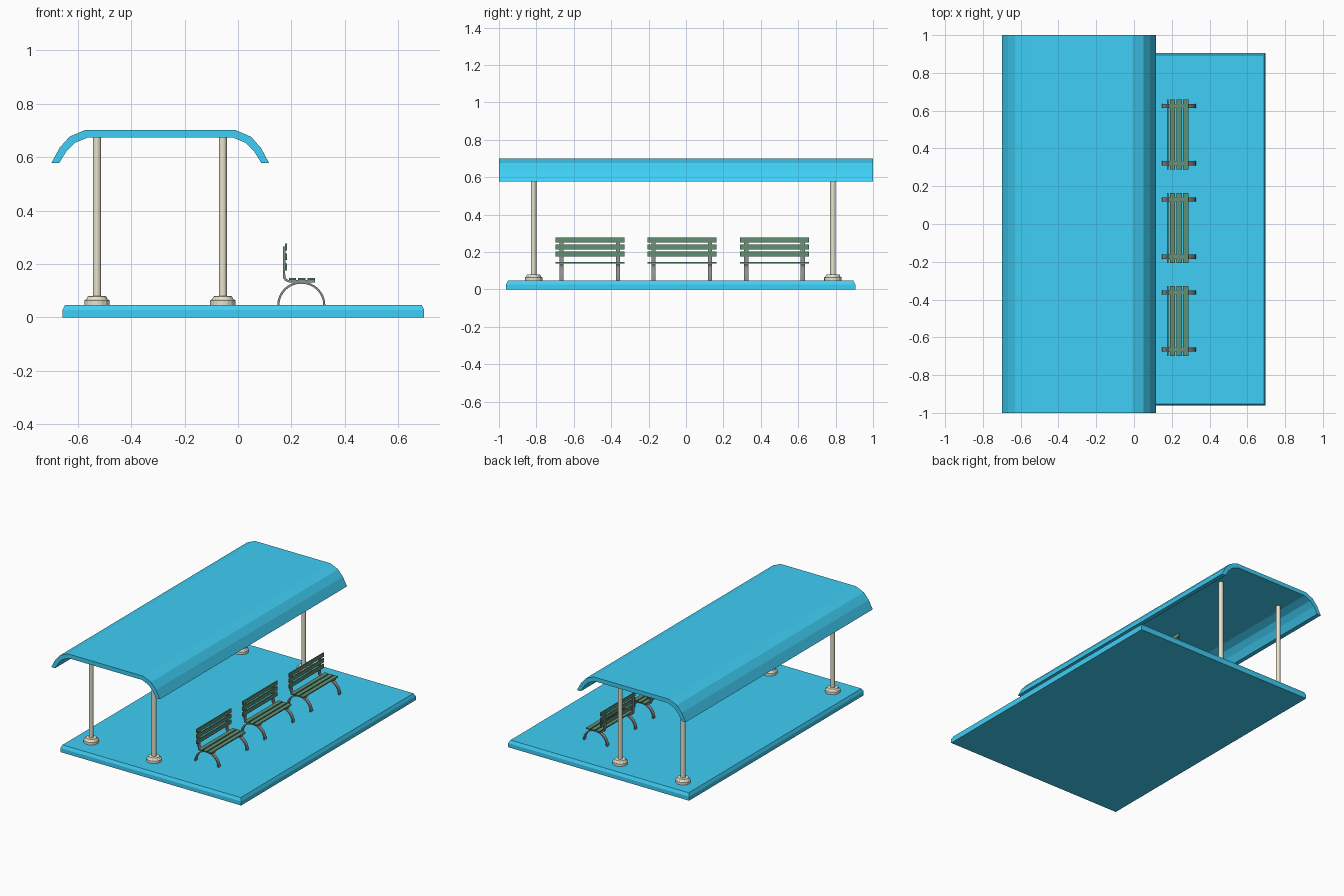
import bpy, bmesh, math
from mathutils import Vector

if "Cube" in bpy.data.objects:
    bpy.data.objects.remove(bpy.data.objects["Cube"])


def material(name, rgb):
    m = bpy.data.materials.new(name)
    m.diffuse_color = (*rgb, 1)
    m.use_nodes = True
    m.node_tree.nodes["Principled BSDF"].inputs["Base Color"].default_value = m.diffuse_color
    return m


BLUE = material("blue_paint", (0.05, 0.62, 0.92))
CREAM = material("cream_paint", (0.80, 0.77, 0.60))
GREEN = material("green_slats", (0.12, 0.28, 0.17))
IRON = material("dark_iron", (0.27, 0.27, 0.27))


def finish(bm, name, mat):
    bmesh.ops.recalc_face_normals(bm, faces=bm.faces)
    me = bpy.data.meshes.new(name)
    bm.to_mesh(me)
    bm.free()
    me.materials.append(mat)
    ob = bpy.data.objects.new(name, me)
    bpy.context.collection.objects.link(ob)
    return ob


def band(name, outer, inner, y0, y1, mat):
    """Strip between two x-z lines, extruded along y."""
    bm = bmesh.new()
    rows = [[bm.verts.new((p[0], y, p[1])) for p in line]
            for line, y in ((outer, y0), (outer, y1), (inner, y1), (inner, y0))]
    for a, b in zip(rows, rows[1:] + rows[:1]):
        for i in range(len(outer) - 1):
            bm.faces.new((a[i], a[i + 1], b[i + 1], b[i]))
    for i in (0, -1):
        bm.faces.new([r[i] for r in rows])
    return finish(bm, name, mat)


def ribbon(name, path, t, y0, y1, mat):
    """Strip of thickness t centred on an x-z path."""
    pts = [Vector(p) for p in path]
    a, b = [], []
    for i, p in enumerate(pts):
        d = (pts[min(i + 1, len(pts) - 1)] - pts[max(i - 1, 0)]).normalized()
        n = Vector((-d.y, d.x)) * t / 2
        a.append(p + n)
        b.append(p - n)
    return band(name, a, b, y0, y1, mat)


def box(name, x0, x1, y0, y1, z0, z1, mat):
    return band(name, [(x0, z1), (x1, z1)], [(x0, z0), (x1, z0)], y0, y1, mat)


def lathe(name, profile, x, y, mat, n=16):
    bm = bmesh.new()
    rings = [[bm.verts.new((x + r * math.cos(2 * math.pi * i / n),
                            y + r * math.sin(2 * math.pi * i / n), z)) for i in range(n)]
             for r, z in profile]
    for a, b in zip(rings, rings[1:]):
        for i in range(n):
            j = (i + 1) % n
            bm.faces.new((a[i], a[j], b[j], b[i]))
    bm.faces.new(rings[0])
    bm.faces.new(rings[-1])
    return finish(bm, name, mat)


# Platform with chamfered upper rim
bm = bmesh.new()
loops = []
for inset, z in ((0, 0), (0, 0.027), (0.010, 0.047)):
    x0, x1, y0, y1 = -0.657 + inset, 0.697 - inset, -0.962 + inset, 0.905 - inset
    loops.append([bm.verts.new((x, y, z)) for x, y in ((x0, y0), (x1, y0), (x1, y1), (x0, y1))])
for a, b in zip(loops, loops[1:]):
    for i in range(4):
        j = (i + 1) % 4
        bm.faces.new((a[i], a[j], b[j], b[i]))
bm.faces.new(loops[0])
bm.faces.new(loops[-1])
finish(bm, "platform", BLUE)

# Curved roof, mirrored half profile about its own centre
CX = -0.291
half_out = [(0.407, 0.578), (0.377, 0.634), (0.340, 0.676), (0.282, 0.701)]
half_in = [(0.378, 0.578), (0.351, 0.622), (0.320, 0.653), (0.272, 0.673)]


def full(half):
    return [(CX - x, z) for x, z in half] + [(CX + x, z) for x, z in reversed(half)]


band("roof", full(half_out), full(half_in), -1, 1, BLUE)

# Four posts with stepped feet
for x in (-0.528, -0.057):
    for y in (-0.815, 0.785):
        lathe("post", [(0.015, 0.06), (0.015, 0.675)], x, y, CREAM)
        lathe("post_foot", [(0.047, 0.046), (0.047, 0.064), (0.040, 0.068),
                            (0.034, 0.079), (0.015, 0.080)], x, y, CREAM)

# Three benches: arched legs, bent seat frames and slats
arch = [(0.237 + 0.086 * math.cos(math.pi * i / 16), 0.046 + 0.084 * math.sin(math.pi * i / 16))
        for i in range(17)]
frame = [(0.173, 0.265), (0.172, 0.165), (0.173, 0.150), (0.178, 0.141),
         (0.188, 0.136), (0.205, 0.135), (0.288, 0.136)]
for yc in (-0.514, -0.022, 0.473):
    for side in (-1, 1):
        y = yc + side * 0.151
        ribbon("bench_leg", arch, 0.008, y - 0.011, y + 0.011, IRON)
        ribbon("bench_frame", frame, 0.009, y - 0.011, y + 0.011, IRON)
    for x in (0.190, 0.225, 0.260):
        box("seat_slat", x, x + 0.028, yc - 0.185, yc + 0.185, 0.139, 0.147, GREEN)
    for z in (0.176, 0.214, 0.251):
        box("back_slat", 0.175, 0.183, yc - 0.185, yc + 0.185, z, z + 0.026, GREEN)
